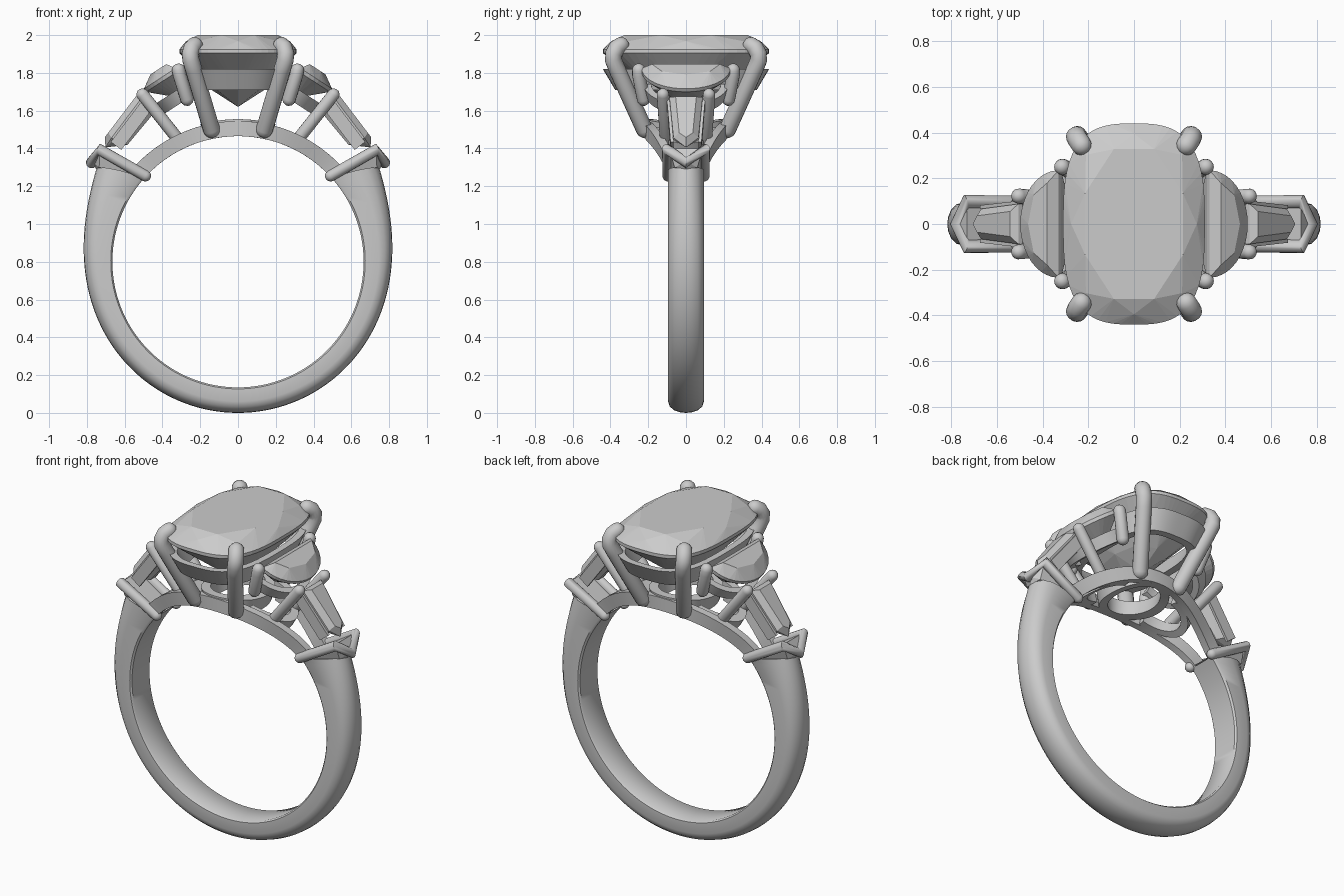
import bpy, bmesh
from math import sin, cos, pi, radians, sqrt
from mathutils import Vector

cube = bpy.data.objects.get("Cube")
if cube:
    bpy.data.objects.remove(cube)

metal = bpy.data.materials.new("pale_grey")
metal.use_nodes = True
GREY = (0.6, 0.6, 0.6, 1)
metal.diffuse_color = GREY
metal.node_tree.nodes["Principled BSDF"].inputs["Base Color"].default_value = GREY

FINGER_R, FINGER_Z = 0.665, 0.80


def finish(name, bm, smooth=None):
    bmesh.ops.recalc_face_normals(bm, faces=bm.faces)
    mesh = bpy.data.meshes.new(name)
    bm.to_mesh(mesh)
    bm.free()
    mesh.materials.append(metal)
    obj = bpy.data.objects.new(name, mesh)
    bpy.context.collection.objects.link(obj)
    if smooth:
        bpy.ops.object.select_all(action='DESELECT')
        obj.select_set(True)
        bpy.context.view_layer.objects.active = obj
        bpy.ops.object.shade_smooth_by_angle(angle=radians(smooth))
    return obj


def loft(name, rings, closed=False, smooth=40):
    """Skin a row of equal rings, capping the ends unless closed."""
    bm = bmesh.new()
    rows = [[bm.verts.new(p) for p in ring] for ring in rings]
    n = len(rows[0])
    pairs = list(zip(rows, rows[1:])) + ([(rows[-1], rows[0])] if closed else [])
    for a, b in pairs:
        for i in range(n):
            j = (i + 1) % n
            bm.faces.new((a[i], a[j], b[j], b[i]))
    if not closed:
        bm.faces.new(rows[0])
        bm.faces.new(rows[-1])
    return finish(name, bm, smooth)


def hull(name, points):
    """Faceted solid around a set of points."""
    bm = bmesh.new()
    for p in points:
        bm.verts.new(p)
    result = bmesh.ops.convex_hull(bm, input=bm.verts)
    loose = set(result["geom_interior"] + result["geom_unused"])
    bmesh.ops.delete(bm, geom=[v for v in loose if isinstance(v, bmesh.types.BMVert)],
                     context='VERTS')
    return finish(name, bm)


def tube(name, path, r, sides=16):
    """Round wire with domed ends."""
    pts = [Vector(p) for p in path]
    head, tail = (pts[0] - pts[1]).normalized(), (pts[-1] - pts[-2]).normalized()
    dome = [(0.4, 0.92), (0.75, 0.66), (0.97, 0.25)]
    line = [(pts[0] + head * r * a, r * s) for a, s in reversed(dome)]
    line += [(p, r) for p in pts]
    line += [(pts[-1] + tail * r * a, r * s) for a, s in dome]
    rings = []
    side = head.orthogonal().normalized()
    for i, (p, rad) in enumerate(line):
        t = (line[min(i + 1, len(line) - 1)][0] - line[max(i - 1, 0)][0]).normalized()
        side = (side - t * side.dot(t)).normalized()
        up = t.cross(side)
        rings.append([p + (side * cos(a) + up * sin(a)) * rad
                      for a in (2 * pi * k / sides for k in range(sides))])
    return loft(name, rings, smooth=60)


def cushion(rx, ry, z, count, turn=0.0, power=3.0):
    """Rounded-rectangle outline at height z."""
    out = []
    for k in range(count):
        a = 2 * pi * (k + turn) / count
        c, s = cos(a), sin(a)
        f = (abs(c) ** power + abs(s) ** power) ** (-1 / power)
        out.append((rx * c * f, ry * s * f, z))
    return out


def tilted(ox, oz, degrees, sx):
    """Local frame sloping down and outward: u along, w away from the finger."""
    c, s = cos(radians(degrees)), sin(radians(degrees))
    return lambda u, y, w: (sx * (ox + u * c + w * s), y, oz - u * s + w * c)


def gallery(name, plan, closed=False, half=0.025, height=0.09):
    """Square rail that follows the finger hole under a plan-view path."""
    rings = []
    last = len(plan) - 1
    for i, p in enumerate(plan):
        a = plan[i - 1] if (closed or i) else p
        b = plan[(i + 1) % len(plan)] if (closed or i < last) else p
        d = (Vector(b) - Vector(a)).normalized()
        n = Vector((-d.y, d.x)) * half
        ring = []
        for sign, r in ((1, 0), (-1, 0), (-1, height), (1, height)):
            x, y = p[0] + sign * n.x, p[1] + sign * n.y
            f = 1 + r / FINGER_R
            ring.append((x * f, y, FINGER_Z + sqrt(FINGER_R ** 2 - x * x) * f))
        rings.append(ring)
    return loft(name, rings, closed)


# Shank: open band with a domed outside, thicker at the shoulders
profile = [(0, 0.085), (0.06, 0.095), (0.55, 0.095), (0.75, 0.086), (0.9, 0.062), (0.98, 0.03)]
profile += [(1, 0)] + [(f, -y) for f, y in reversed(profile)]
rings = []
for k in range(97):
    u = k / 48 - 1
    outer_r = 0.80 + 0.10 * abs(u) ** 6
    ring = []
    for f, y in profile:
        a = -pi / 2 + u * radians(132 - 8 * f)
        r = FINGER_R + (outer_r - FINGER_R) * f
        ring.append((r * cos(a), y, FINGER_Z + r * sin(a)))
    rings.append(ring)
loft("shank", rings)

# Centre stone
hull("centre_stone",
     cushion(0.215, 0.33, 2.0, 8, 0.5, 4) + cushion(0.275, 0.395, 1.968, 8, 0, 2.6)
     + cushion(0.31, 0.44, 1.925, 64) + cushion(0.31, 0.44, 1.905, 64)
     + cushion(0.235, 0.33, 1.82, 8, 0.5) + cushion(0.14, 0.20, 1.71, 8)
     + [(0, 0.06, 1.62), (0, -0.06, 1.62)])

# Basket ring under the centre stone
levels = [cushion(rx, ry, z, 64) for rx, ry, z in
          ((0.285, 0.44, 1.82), (0.25, 0.375, 1.71), (0.205, 0.33, 1.71), (0.245, 0.40, 1.82))]
loft("basket_ring", list(zip(*levels)), closed=True)

# Centre gallery base and long side rails
gallery("gallery_base", [(0.15 * cos(a), 0.2 * sin(a)) for a in
                         (2 * pi * k / 48 for k in range(48))], closed=True)
for sy in (1, -1):
    rail = []
    for k in range(41):
        x = -0.5 + k / 40
        rail.append((x, sy * (0.075 + 0.135 * (1 - (x / 0.5) ** 2) ** 1.5)))
    gallery("gallery_rail", rail, half=0.022, height=0.08)

for sx in (1, -1):
    # Arched cross bars between the rails
    gallery("gallery_arch", [(sx * (0.17 + 0.16 * cos(a)), 0.14 * sin(a)) for a in
                             (pi * (k / 16 - 0.5) for k in range(17))], half=0.02, height=0.07)

    # Half-moon stone
    at = tilted(0.33, 1.825, 33, sx)
    arc = [pi * (k / 20 - 0.5) for k in range(21)]
    pts = [at(0.20 * cos(a), 0.235 * sin(a), w) for a in arc for w in (0, -0.02)]
    pts += [at(0.03 + 0.10 * cos(a), 0.18 * sin(a), 0.045) for a in arc[::5]]
    pts += [at(0.02 + 0.11 * cos(a), 0.15 * sin(a), -0.09) for a in arc[::4]]
    pts += [at(0.06, y, -0.15) for y in (0.07, -0.07)]
    hull("half_moon_stone", pts)

    # Half-moon seat
    loft("half_moon_seat",
         [[at(g * 0.2 * cos(a), g * 0.225 * sin(a), w)
           for g, w in ((1, -0.10), (0.94, -0.17), (0.76, -0.17), (0.82, -0.10))] for a in arc])

    # Tapered stone with a pointed end
    at = tilted(0.53, 1.69, 52.8, sx)
    pts = [at(0.33, 0, -0.035), at(0.29, 0, 0)]
    for sy in (1, -1):
        pts += [at(0, sy * 0.088, w) for w in (-0.03, -0.05)]
        pts += [at(0.27, sy * 0.066, w) for w in (-0.03, -0.05)]
        pts += [at(0.02, sy * 0.055, 0), at(0.26, sy * 0.036, 0)]
        pts += [at(0.02, sy * 0.025, -0.13), at(0.25, sy * 0.02, -0.12)]
    hull("tapered_stone", pts)

    # Seat block where the shank meets the pointed corner
    pts = [(sx * 0.775, 0, 1.33), (sx * 0.75, 0, 1.29)]
    for sy in (1, -1):
        pts += [(sx * 0.49, sy * 0.085, 1.25), (sx * 0.73, sy * 0.09, 1.40),
                (sx * 0.735, sy * 0.06, 1.30)]
    hull("corner_seat", pts)

    # V-shaped corner claw
    arm = [(sx * 0.49, 0.095, 1.255), (sx * 0.735, 0.098, 1.395)]
    tip = [(sx * 0.775, 0, 1.325)]
    tube("corner_claw", arm + tip + [(x, -y, z) for x, y, z in reversed(arm)], 0.03)

    for sy in (1, -1):
        # Tapered stone side rails
        loft("stone_rail", [[at(u, sy * (y + t), w) for t, w in
                             ((0, -0.04), (0.016, -0.04), (0.016, -0.11), (0, -0.11))]
                            for u, y in ((0, 0.086), (0.29, 0.066))])
        # Claws of the side stones
        tube("shoulder_claw", [(sx * 0.315, sy * 0.105, 1.445), (sx * 0.505, sy * 0.122, 1.685)],
             0.033)
        tube("half_moon_claw", [(sx * 0.27, sy * 0.225, 1.66), (sx * 0.31, sy * 0.25, 1.79),
                                (sx * 0.315, sy * 0.25, 1.815)], 0.035)
        # Main claws, curling over the centre stone
        tube("main_claw", [(sx * 0.14, sy * 0.22, 1.50), (sx * 0.235, sy * 0.365, 1.82),
                           (sx * 0.25, sy * 0.385, 1.87), (sx * 0.253, sy * 0.383, 1.90),
                           (sx * 0.245, sy * 0.368, 1.93), (sx * 0.23, sy * 0.345, 1.945)], 0.045)
